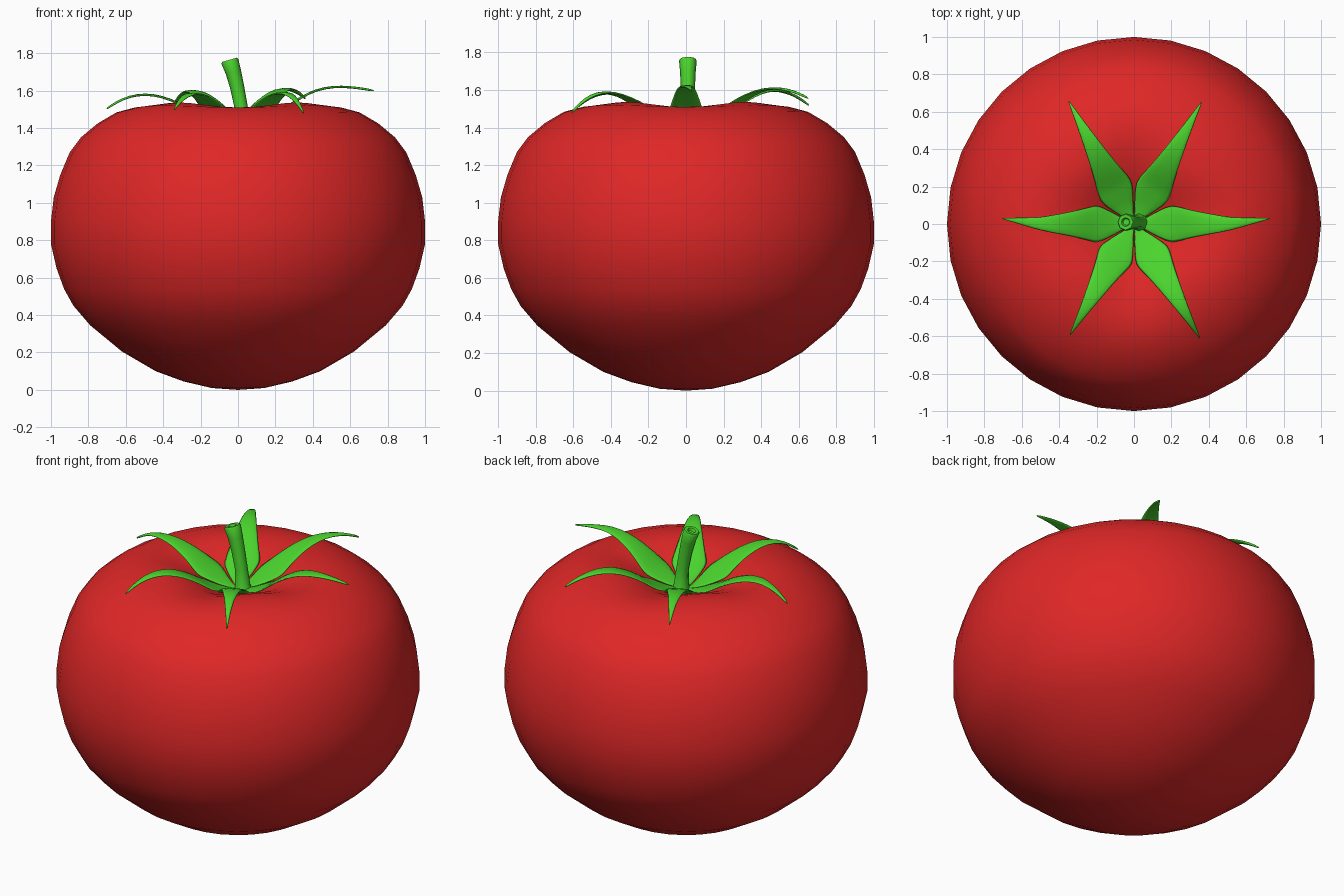
import bpy, bmesh
from math import sin, cos, radians, tau, pi, exp
from mathutils import Vector, Matrix

if "Cube" in bpy.data.objects:
    bpy.data.objects.remove(bpy.data.objects["Cube"])


def material(name, color):
    m = bpy.data.materials.new(name)
    m.use_nodes = True
    m.diffuse_color = color
    m.node_tree.nodes["Principled BSDF"].inputs["Base Color"].default_value = color
    return m


def finish(name, bm, mat, angle):
    """Turn a bmesh into a smooth-shaded object."""
    bmesh.ops.remove_doubles(bm, verts=bm.verts, dist=0.0005)
    bmesh.ops.recalc_face_normals(bm, faces=bm.faces)
    mesh = bpy.data.meshes.new(name)
    bm.to_mesh(mesh)
    bm.free()
    mesh.materials.append(mat)
    obj = bpy.data.objects.new(name, mesh)
    bpy.context.collection.objects.link(obj)
    bpy.ops.object.select_all(action="DESELECT")
    obj.select_set(True)
    bpy.context.view_layer.objects.active = obj
    bpy.ops.object.shade_smooth_by_angle(angle=radians(angle))
    return obj


def skin(bm, rings, closed):
    """Bridge successive rows of points with faces."""
    rows = [[bm.verts.new(p) for p in ring] for ring in rings]
    for a, b in zip(rows, rows[1:]):
        n = len(a)
        for i in range(n if closed else n - 1):
            j = (i + 1) % n
            bm.faces.new((a[i], a[j], b[j], b[i]))


red = material("ripe red", (0.74, 0.02, 0.02, 1))
green = material("leaf green", (0.07, 0.66, 0.027, 1))

# Fruit: turned profile with a dished top and four soft lobes round the rim
profile = [(0, 0), (0.14, 0.01), (0.29, 0.045), (0.44, 0.10), (0.62, 0.205),
           (0.79, 0.345), (0.88, 0.45), (0.93, 0.54), (0.97, 0.65), (1, 0.78),
           (1, 0.9), (0.985, 1.03), (0.95, 1.15), (0.9, 1.27), (0.84, 1.35),
           (0.75, 1.425), (0.65, 1.485), (0.55, 1.52), (0.45, 1.537),
           (0.36, 1.527), (0.27, 1.49), (0.18, 1.435), (0.09, 1.385), (0, 1.37)]
sides = 32
bm = bmesh.new()
rings = []
for r, z in profile:
    ring = []
    for i in range(sides):
        a = tau * i / sides
        crease = 0.035 * (0.5 + 0.5 * cos(4 * a)) * exp(-((r - 0.38) / 0.15) ** 2)
        ring.append((r * cos(a), r * sin(a), z - (crease if z > 1.3 else 0)))
    rings.append(ring)
skin(bm, rings, True)
finish("fruit", bm, red, 60)

# Calyx: six arched pointed leaves sharing a central hub
# Each station: distance along leaf (1 = tip), half width
stations = [(0, 0), (0.13, 0.052), (0.245, 0.098), (0.29, 0.103), (0.36, 0.088),
            (0.45, 0.072), (0.57, 0.055), (0.7, 0.038), (0.82, 0.024),
            (0.92, 0.012), (1, 0.003)]
# Direction, length, arch height, tip height, sideways bend of the tip
leaves = [(0, 0.73, 1.63, 1.605, 0.03), (61, 0.75, 1.62, 1.56, 0.0),
          (118, 0.75, 1.61, 1.52, 0.0), (180, 0.71, 1.59, 1.505, -0.03),
          (240, 0.69, 1.595, 1.50, 0.0), (300, 0.71, 1.60, 1.48, 0.0)]
bm = bmesh.new()
for k, (deg, length, peak, tip, bend) in enumerate(leaves):
    rows = []
    for t, w in stations:
        hub = t < 0.26
        r = t * (0.7 if hub else length)
        if hub:
            z = 1.395 + 0.8 * t * t + 0.06 * t
        elif t < 0.7:
            f = (t - 0.245) / 0.455
            z = 1.458 + (peak - 1.458) * sin(f * pi / 2)
        else:
            z = peak + (tip - peak) * ((t - 0.7) / 0.3) ** 2
        turn = Matrix.Rotation(radians(60 * k if hub else deg), 3, "Z")
        side = bend * max(0, t - 0.7) / 0.3
        droop = 0 if hub else 0.1 * w
        rows.append([turn @ Vector((r, side + s * w, z - abs(s) * droop))
                     for s in (-1, 0, 1)])
    skin(bm, rows, False)
bmesh.ops.dissolve_degenerate(bm, dist=0.0005, edges=bm.edges)
calyx = finish("calyx", bm, green, 60)
thick = calyx.modifiers.new("thickness", "SOLIDIFY")
thick.thickness = 0.012
soft = calyx.modifiers.new("rounding", "SUBSURF")
soft.levels = soft.render_levels = 1

# Stem: bent six-sided stalk, flared at both ends, with a hollow cut end
# Each ring: x, height, radius, tilt
stalk = [(0.03, 1.37, 0.06, 0), (0.025, 1.42, 0.042, -3), (0.015, 1.52, 0.036, -6),
         (-0.005, 1.62, 0.038, -10), (-0.025, 1.7, 0.042, -14),
         (-0.043, 1.755, 0.047, -16), (-0.045, 1.765, 0.042, -16),
         (-0.045, 1.764, 0.024, -16), (-0.041, 1.75, 0.018, -16),
         (-0.041, 1.75, 0, -16)]
bm = bmesh.new()
rings = []
for x, z, r, tilt in stalk:
    lean = Matrix.Rotation(radians(tilt), 3, "Y")
    rings.append([Vector((x, 0.01, z)) + lean @ Vector((r * cos(tau * i / 8),
                  r * sin(tau * i / 8), 0)) for i in range(8)])
skin(bm, rings, True)
finish("stem", bm, green, 50)
